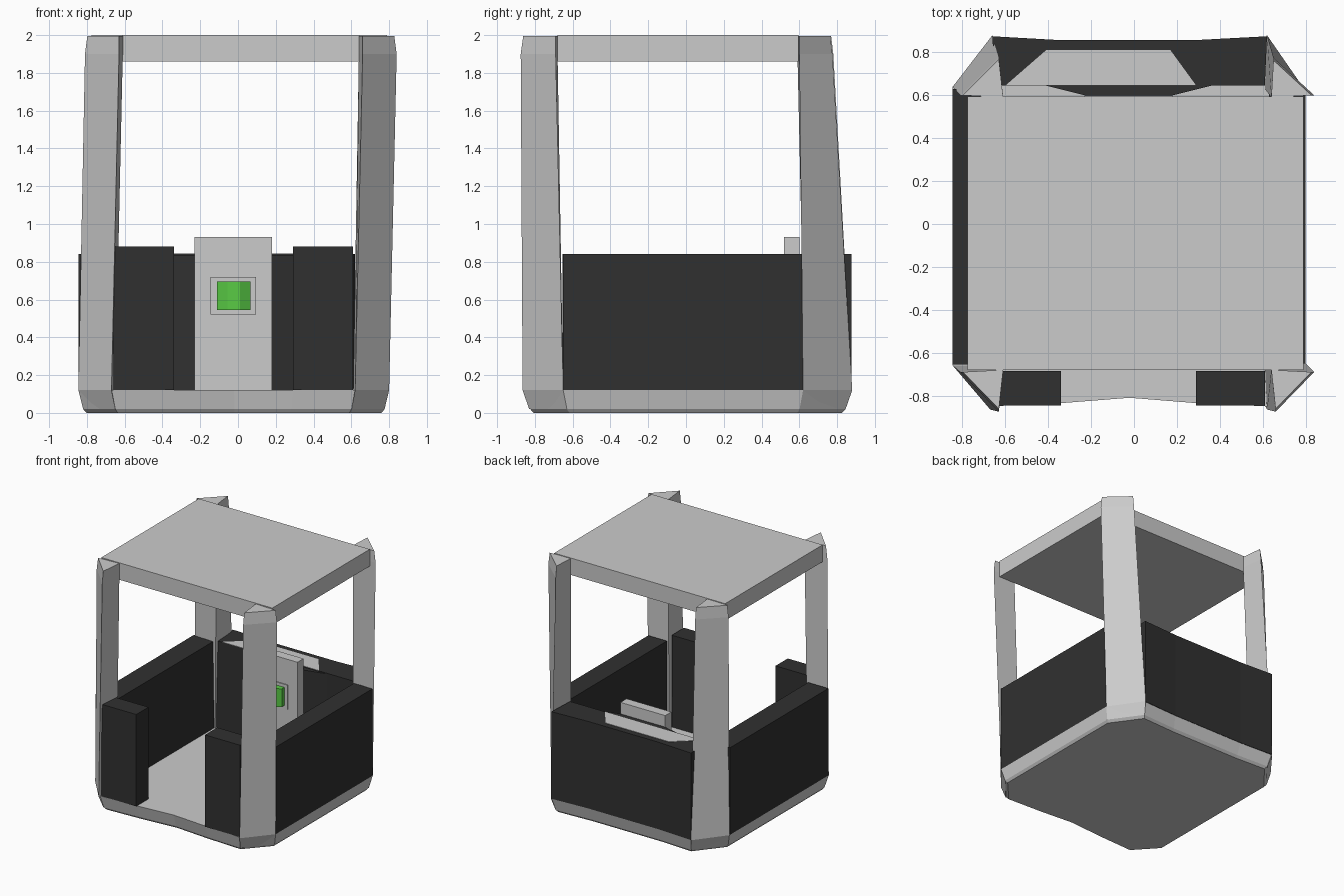
import bpy, bmesh

dark = bpy.data.materials.new("dark_panel")
dark.diffuse_color = (0.03, 0.03, 0.03, 1)
green = bpy.data.materials.new("green_button")
green.diffuse_color = (0.1, 0.6, 0.06, 1)


def loft(name, rings, mat=None):
    """Closed solid through stacked rings of (x, y, z) points."""
    bm = bmesh.new()
    vs = [[bm.verts.new(p) for p in r] for r in rings]
    n = len(vs[0])
    for a, b in zip(vs, vs[1:]):
        for i in range(n):
            j = (i + 1) % n
            bm.faces.new((a[i], a[j], b[j], b[i]))
    bm.faces.new(vs[0][::-1])
    bm.faces.new(vs[-1])
    bmesh.ops.recalc_face_normals(bm, faces=bm.faces)
    me = bpy.data.meshes.new(name)
    bm.to_mesh(me)
    bm.free()
    ob = bpy.data.objects.new(name, me)
    bpy.context.collection.objects.link(ob)
    if mat:
        me.materials.append(mat)
    return ob


def ring(pts, z):
    return [(x, y, z) for x, y in pts]


def prism(name, pts, z0, z1, mat=None):
    return loft(name, [ring(pts, z0), ring(pts, z1)], mat)


def box(name, x0, x1, y0, y1, z0, z1, mat=None):
    return prism(name, [(x0, y0), (x1, y0), (x1, y1), (x0, y1)], z0, z1, mat)


# floor tray with clipped corners and a shallow doorway notch
plan = [(-0.845, -0.66), (-0.67, -0.85), (-0.34, -0.835), (-0.02, -0.81),
        (0.29, -0.835), (0.62, -0.85), (0.80, -0.65), (0.80, 0.62),
        (0.62, 0.87), (0.30, 0.855), (-0.36, 0.855), (-0.66, 0.87), (-0.845, 0.64)]
loft("floor", [ring([(x * 0.95, y * 0.95) for x, y in plan], 0.0),
               ring([(x * 0.97, y * 0.97) for x, y in plan], 0.02),
               ring(plan, 0.12)])

# roof slab
box("roof", -0.775, 0.79, -0.68, 0.595, 1.86, 2.0)

# triangular leaning corner posts: side point, end point, inner corner
posts = {
    "front_left_post": ([(-0.845, -0.66), (-0.67, -0.865), (-0.65, -0.66)],
                        [(-0.81, -0.69), (-0.63, -0.875), (-0.61, -0.68)]),
    "front_right_post": ([(0.80, -0.65), (0.62, -0.865), (0.61, -0.65)],
                         [(0.84, -0.69), (0.66, -0.875), (0.64, -0.68)]),
    "back_right_post": ([(0.80, 0.62), (0.62, 0.88), (0.61, 0.63)],
                        [(0.84, 0.60), (0.65, 0.775), (0.64, 0.59)]),
    "back_left_post": ([(-0.845, 0.64), (-0.66, 0.88), (-0.65, 0.63)],
                       [(-0.81, 0.60), (-0.63, 0.78), (-0.61, 0.59)]),
}
for name, (low, high) in posts.items():
    foot = [(x * 0.97, y * 0.96) for x, y in low]
    cap = [(high[0][0] * 0.985, high[0][1]), (high[1][0], high[1][1] * 0.985), high[2]]
    loft(name, [ring(foot, 0.02), ring(low, 0.12), ring(high, 1.9), ring(cap, 1.995)])

# side walls
box("left_wall", -0.845, -0.66, -0.655, 0.63, 0.12, 0.84, dark)
box("right_wall", 0.63, 0.80, -0.65, 0.62, 0.12, 0.84, dark)

# back wall with a slightly dished outer face
prism("back_wall", [(-0.65, 0.645), (0.61, 0.645), (0.62, 0.875), (0.30, 0.858),
                    (-0.36, 0.858), (-0.66, 0.875)], 0.12, 0.84, dark)
prism("back_bulge", [(-0.41, 0.645), (-0.23, 0.60), (0.18, 0.60), (0.36, 0.645)],
      0.12, 0.835, dark)
prism("desk_top", [(-0.60, 0.645), (0.29, 0.645), (0.17, 0.81), (-0.41, 0.81)],
      0.835, 0.843)

# front panels either side of the doorway
for name, xa, xb in (("front_left_panel", -0.66, -0.34), ("front_right_panel", 0.29, 0.61)):
    box(name, xa, xb, -0.845, -0.685, 0.12, 0.88, dark)

# control console with raised plate and faceted button
box("console", -0.23, 0.18, 0.52, 0.60, 0.12, 0.93)
box("button_plate", -0.145, 0.095, 0.512, 0.53, 0.52, 0.72)
prism("button", [(-0.11, 0.515), (-0.11, 0.48), (-0.055, 0.445), (0.01, 0.445),
                 (0.065, 0.48), (0.065, 0.515)], 0.545, 0.695, green)
